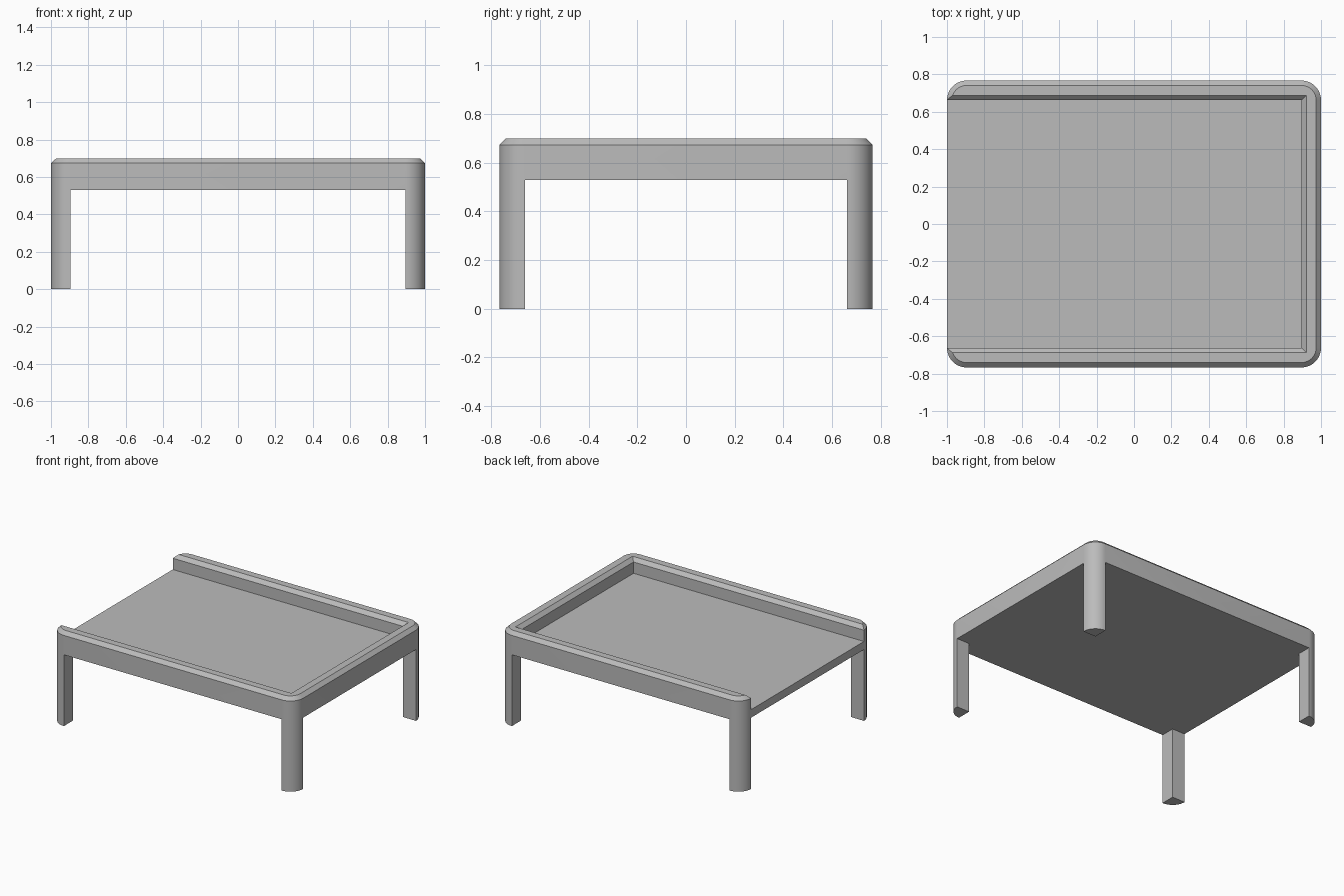
import bpy, bmesh, math

cube = bpy.data.objects.get("Cube")
if cube:
    bpy.data.objects.remove(cube, do_unlink=True)

HALF_X, HALF_Y = 1.0, 0.767      # outer half sizes
RADIUS = 0.105                   # corner rounding and leg width
TOP, CHAMFER = 0.70, 0.026
UNDERSIDE, FLOOR = 0.53, 0.59
IN_X, IN_Y = HALF_X - RADIUS, HALF_Y - RADIUS

grey = bpy.data.materials.new("grey")
grey.use_nodes = True
colour = (0.5, 0.5, 0.5, 1)
grey.diffuse_color = colour
grey.node_tree.nodes["Principled BSDF"].inputs["Base Color"].default_value = colour


def loft(name, rings):
    """Closed solid skinned through matching rings of points."""
    bm = bmesh.new()
    loops = [[bm.verts.new(p) for p in ring] for ring in rings]
    count = len(loops[0])
    for low, high in zip(loops, loops[1:]):
        for i in range(count):
            j = (i + 1) % count
            bm.faces.new((low[i], low[j], high[j], high[i]))
    bm.faces.new(loops[0][::-1])
    bm.faces.new(loops[-1])
    bmesh.ops.recalc_face_normals(bm, faces=bm.faces)
    mesh = bpy.data.meshes.new(name)
    bm.to_mesh(mesh)
    bm.free()
    mesh.materials.append(grey)
    obj = bpy.data.objects.new(name, mesh)
    bpy.context.collection.objects.link(obj)
    return obj


def rounded_ring(z, inset=0, steps=12):
    r = RADIUS - inset
    points = []
    for k, (sx, sy) in enumerate([(1, 1), (-1, 1), (-1, -1), (1, -1)]):
        for i in range(steps + 1):
            a = math.pi / 2 * (k + i / steps)
            points.append((sx * IN_X + r * math.cos(a), sy * IN_Y + r * math.sin(a), z))
    return points


def box_ring(x0, x1, y, z):
    return [(x0, -y, z), (x1, -y, z), (x1, y, z), (x0, y, z)]


# Rounded body with a chamfered rim
table = loft("table", [rounded_ring(0), rounded_ring(TOP - CHAMFER),
                       rounded_ring(TOP, CHAMFER)])

# Cutters: openings between the legs, and the tray recess open at one end
cutters = [
    loft("long_opening", [box_ring(-IN_X, IN_X, 1, z) for z in (-0.1, UNDERSIDE)]),
    loft("short_opening", [box_ring(-1.2, 1.2, IN_Y, z) for z in (-0.1, UNDERSIDE)]),
    loft("tray_recess", [box_ring(-1.2, IN_X + d, IN_Y + d, z) for z, d in
                         ((FLOOR, 0), (TOP - CHAMFER, 0), (TOP + CHAMFER, 2 * CHAMFER))]),
]
bpy.context.view_layer.objects.active = table
table.select_set(True)
for cutter in cutters:
    cutter.hide_render = True
    mod = table.modifiers.new(cutter.name, 'BOOLEAN')
    mod.operation, mod.solver, mod.object = 'DIFFERENCE', 'EXACT', cutter
    bpy.ops.object.modifier_apply(modifier=mod.name)
    bpy.data.objects.remove(cutter, do_unlink=True)

bpy.ops.object.shade_smooth_by_angle(angle=math.radians(30))
